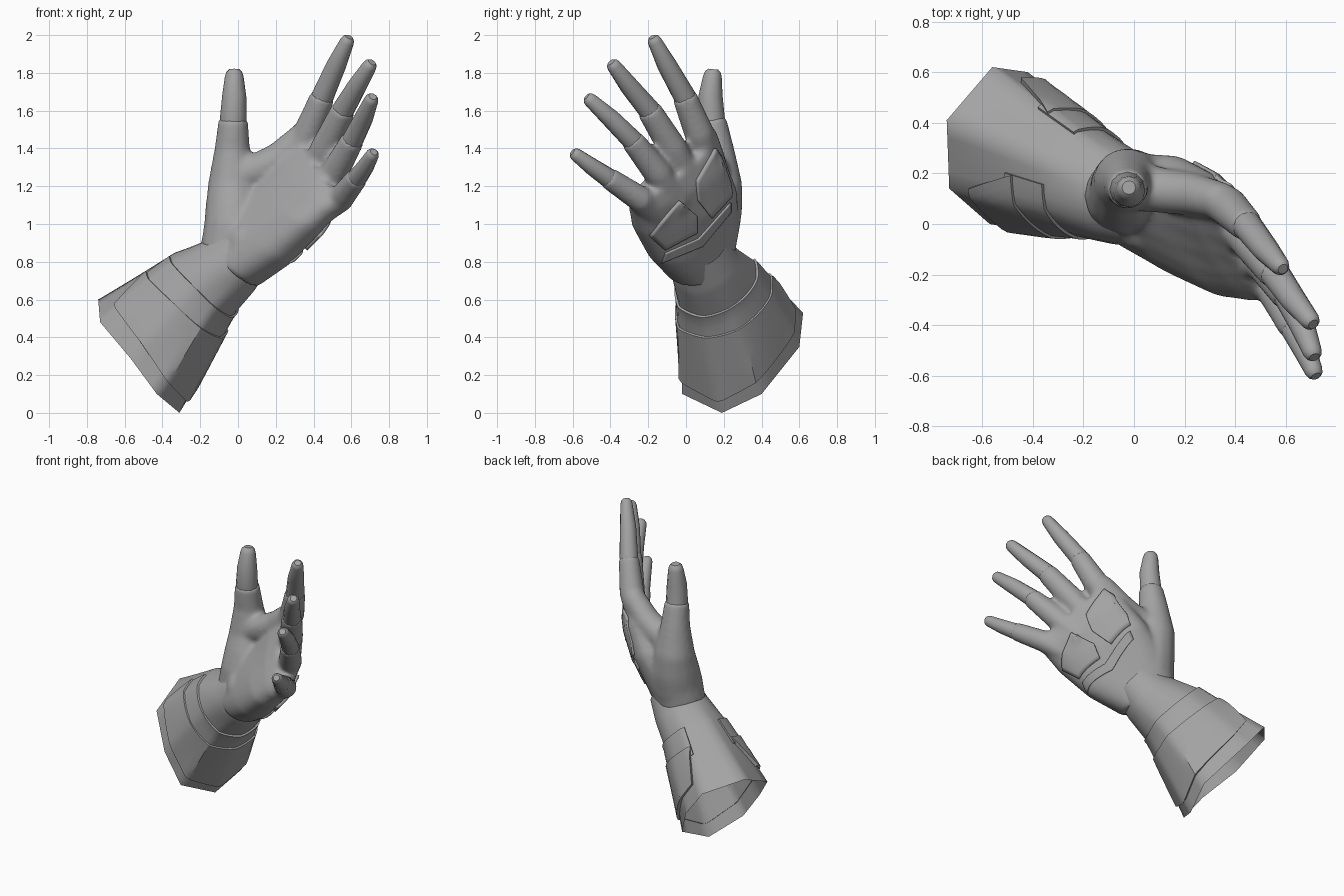
import bpy, bmesh, math
from mathutils import Vector as V
from mathutils.bvhtree import BVHTree

if "Cube" in bpy.data.objects:
    bpy.data.objects.remove(bpy.data.objects["Cube"])

grey = bpy.data.materials.new("dark_grey")
grey.diffuse_color = (.37, .37, .37, 1)
grey.use_nodes = True
grey.node_tree.nodes["Principled BSDF"].inputs["Base Color"].default_value = grey.diffuse_color


def make(name, bm, angle=40):
    bmesh.ops.recalc_face_normals(bm, faces=bm.faces)
    me = bpy.data.meshes.new(name)
    bm.to_mesh(me)
    bm.free()
    me.materials.append(grey)
    ob = bpy.data.objects.new(name, me)
    bpy.context.collection.objects.link(ob)
    bpy.ops.object.select_all(action='DESELECT')
    ob.select_set(True)
    bpy.context.view_layer.objects.active = ob
    bpy.ops.object.shade_smooth_by_angle(angle=math.radians(angle))
    return ob


def bridge(bm, rings, closed=True, caps=True):
    vs = [[bm.verts.new(p) for p in r] for r in rings]
    n = len(vs[0])
    for a, b in zip(vs, vs[1:]):
        for i in range(n if closed else n - 1):
            j = (i + 1) % n
            bm.faces.new((a[i], a[j], b[j], b[i]))
    if caps:
        bm.faces.new(vs[0])
        bm.faces.new(vs[-1])


def limb(bm, pts, n=14, tip=False, grow=0):
    """Round tube through (x, y, z, radius) points, optionally with a domed tip."""
    pts = [(V(p[:3]), p[3] + grow) for p in pts]
    if tip:
        c, r = pts[-1]
        d = (c - pts[-2][0]).normalized()
        pts += [(c + d * r * .5, r * .85), (c + d * r * .8, r * .55)]
    rings = []
    for i, (c, r) in enumerate(pts):
        t = (pts[min(i + 1, len(pts) - 1)][0] - pts[max(i - 1, 0)][0]).normalized()
        u = t.cross(V((0, 1, .2))).normalized()
        w = t.cross(u)
        rings.append([c + r * (u * math.cos(k * math.tau / n) + w * math.sin(k * math.tau / n)) for k in range(n)])
    bridge(bm, rings)


# finger paths: base, knuckle, sleeve end, joint, tip
fingers = {
    "index": [(.28, .12, 1.3, .06), (.37, .07, 1.48, .076), (.45, -.01, 1.68, .062), (.52, -.1, 1.84, .055), (.577, -.165, 1.965, .04)],
    "middle": [(.36, .04, 1.2, .06), (.46, -.07, 1.4, .074), (.56, -.2, 1.61, .062), (.63, -.3, 1.73, .054), (.695, -.38, 1.835, .041)],
    "ring": [(.4, -.03, 1.1, .055), (.51, -.15, 1.27, .072), (.61, -.29, 1.45, .059), (.665, -.4, 1.56, .053), (.705, -.505, 1.655, .04)],
    "pinky": [(.39, -.12, 1.01, .05), (.54, -.24, 1.13, .067), (.635, -.42, 1.25, .055), (.675, -.5, 1.305, .048), (.71, -.58, 1.365, .038)],
    "thumb": [(-.06, .11, .84, .14), (-.02, .12, .97, .158), (-.02, .15, 1.1, .148), (-.03, .17, 1.22, .125), (-.03, .16, 1.4, .09),
              (-.025, .135, 1.56, .074), (-.02, .13, 1.68, .067), (-.02, .14, 1.78, .052)],
}

# glove: palm, finger sleeves and thumb web fused together
glove = bmesh.new()
palm = [((-.16, .2, .9), (.065, -.025, .675), .15, 0), ((-.04, .24, 1.05), (.23, -.17, .805), .14, .012),
        ((.1, .25, 1.2), (.39, -.27, .97), .122, .02), ((.23, .19, 1.36), (.5, -.29, 1.07), .1, .02),
        ((.34, .12, 1.45), (.55, -.28, 1.13), .075, .005)]
rings = []
for L, R, t, back in palm:
    L, R = V(L), V(R)
    c, h = (L + R) / 2, (R - L) / 2
    nrm = V((.62, .7, -.32))
    nrm = (nrm - nrm.project(h)).normalized()
    f = lambda x: math.copysign(abs(x) ** .78, x)
    rings.append([c + h * f(math.cos(k * math.tau / 24)) + nrm * (t + back * (k < 12)) * f(math.sin(k * math.tau / 24))
                  for k in range(24)])
bridge(glove, rings)
for name, p in fingers.items():
    limb(glove, p[:-2], grow=.005)
limb(glove, [(0, .15, 1.25, .1), (.13, .13, 1.3, .09), (.22, .12, 1.35, .087), (.35, .09, 1.47, .075)])
limb(glove, [(-.02, .1, .95, .1), (.05, .0, .9, .12), (.15, -.05, .9, .11), (.3, -.13, .98, .11)])
hand = make("glove", glove)
m = hand.modifiers.new("fuse", 'REMESH')
m.mode, m.voxel_size, m.use_smooth_shade = 'VOXEL', .013, True
m = hand.modifiers.new("relax", 'SMOOTH')
m.factor, m.iterations = .5, 18

# bare finger ends
for name, p in fingers.items():
    bm = bmesh.new()
    q = [(*a[:3], a[3] * .95) for a in p[-3:]]
    q.insert(0, tuple(V(p[-3][:3]).lerp(V(p[-4][:3]), .2)) + (q[0][3],))
    limb(bm, q, 12, tip=True)
    make(name + "_finger_end", bm)

# forearm: octagonal opening blending to a round wrist
octagon = [V(p) for p in [(-.31, .19, 0), (-.25, .4, .1), (-.42, .6, .35), (-.56, .62, .53),
                          (-.74, .41, .6), (-.73, .14, .48), (-.57, 0, .29), (-.43, -.02, .1)]]
C0 = V((-.5, .29, .31))
axis = [(0, C0, 1), (.6, V((-.19, .165, .67)), .65), (1, V((-.04, .1, .78)), .52), (1.35, V((.06, .06, .88)), .44)]


def arm(t, a, off=0):
    i = math.floor(a)
    p = octagon[i % 8].lerp(octagon[(i + 1) % 8], a - i) - C0
    p = p.lerp(p.normalized() * .355, min(t, 1))
    for (t0, c0, s0), (t1, c1, s1) in zip(axis, axis[1:]):
        if t <= t1:
            k = (t - t0) / (t1 - t0)
            break
    return c0.lerp(c1, k) + p * (s0 + (s1 - s0) * k) + p.normalized() * off


bm = bmesh.new()
bridge(bm, [[arm(t / 20, k / 4) for k in range(32)] for t in range(28)], caps=False)
make("forearm", bm, 60)


# wrap-around cuff plates, open along the upper side, rims dipping towards the ends
def cuff(name, t0, t1, a0, a1, off, slant):
    bm = bmesh.new()
    rows, inner = [], []
    for j in range(7):
        k = j / 6
        cut = slant * (1 - k)
        spots = []
        for i in range(41):
            a = a0 + cut + (a1 - a0 - 2 * cut) * i / 40
            dip = abs(a) / 3.5
            spots.append((t0 + .06 * dip + (t1 - t0 - .17 * dip) * k, a))
        rows.append([arm(t, a, off) for t, a in spots])
        inner.append([arm(t, a, -.004) for t, a in spots])
    bridge(bm, [o + i[::-1] for o, i in zip(rows, inner)])
    make(name, bm, 30)


cuff("cuff_lower_plate", .09, .52, -3.5, 3.1, .022, .4)
cuff("cuff_upper_plate", .3, .7, -3.5, 3.1, .012, 0)

# back-of-hand armour plates, wrapped on the glove from (y, z) outlines
tree = BVHTree.FromObject(hand, bpy.context.evaluated_depsgraph_get())


def back_plate(name, outline, off):
    bm = bmesh.new()
    bm.faces.new([bm.verts.new((2, y, z)) for y, z in outline])
    bmesh.ops.triangulate(bm, faces=bm.faces)
    bmesh.ops.subdivide_edges(bm, edges=bm.edges, cuts=9, use_grid_fill=True)
    lost = []
    for v in bm.verts:
        hit, nrm, _, _ = tree.ray_cast(v.co, V((-1, 0, 0)))
        if hit is None:
            lost.append(v)
        else:
            v.co = hit + V((off / max(nrm.x, .5), 0, 0))
    bmesh.ops.delete(bm, geom=lost, context='VERTS')
    ob = make(name, bm, 35)
    if sum(p.normal.x for p in ob.data.polygons) < 0:
        ob.data.flip_normals()
    s = ob.modifiers.new("thick", 'SOLIDIFY')
    s.thickness, s.offset = off + .004, -1


back_plate("index_knuckle_plate", [(.16, 1.4), (.06, 1.23), (.07, 1.12), (.14, 1.03), (.25, 1.15), (.24, 1.22), (.19, 1.36)], .014)
back_plate("outer_hand_plate", [(-.03, 1.12), (-.19, .93), (-.11, .86), (.06, .95), (.06, 1.04)], .018)
back_plate("wrist_band", [(-.13, .79), (-.11, .84), (.07, .92), (.24, 1.11), (.24, 1.06), (.09, .88)], .01)
